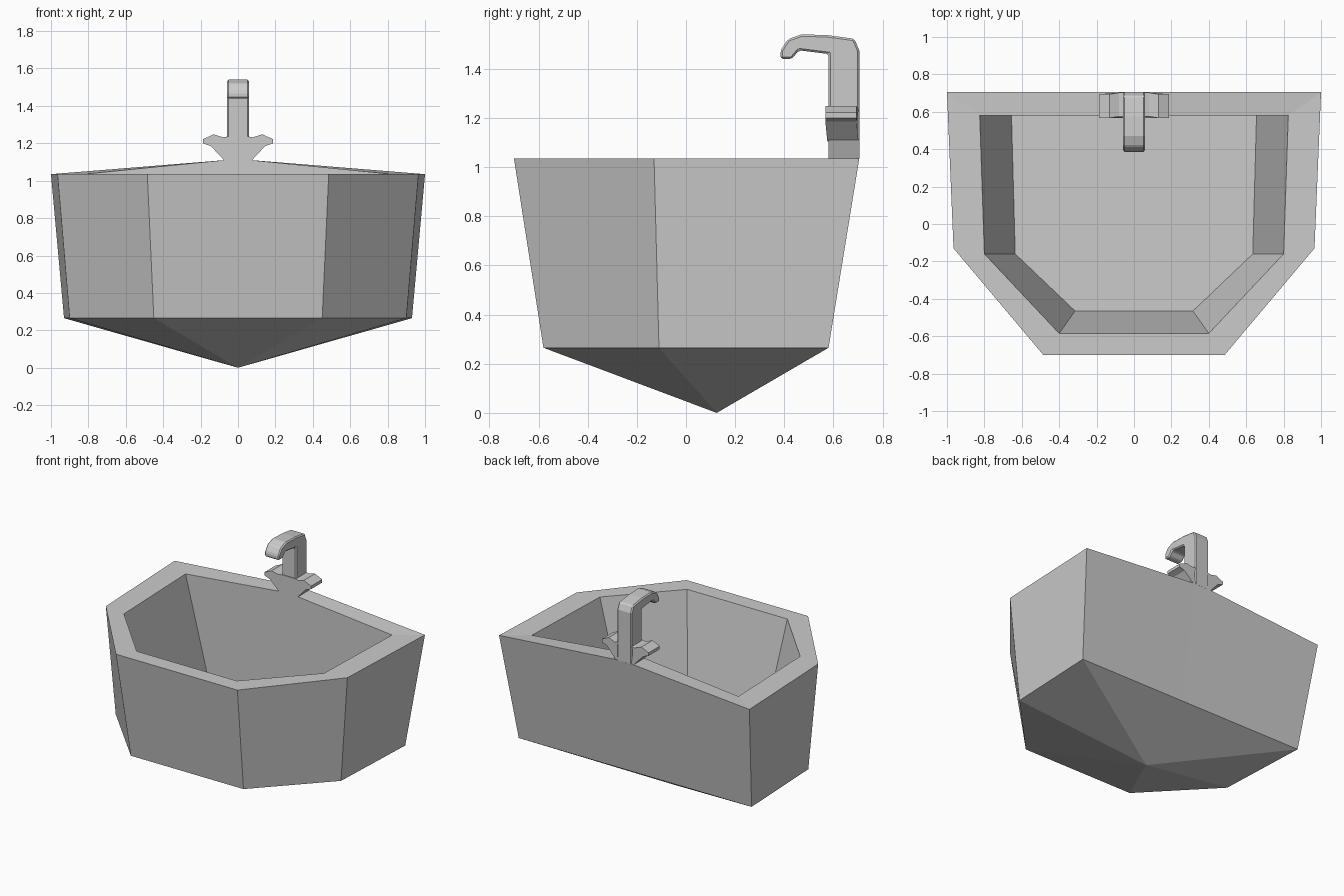
import bpy, bmesh

if "Cube" in bpy.data.objects:
    bpy.data.objects.remove(bpy.data.objects["Cube"])


def finish(bm, name):
    bmesh.ops.recalc_face_normals(bm, faces=bm.faces)
    mesh = bpy.data.meshes.new(name)
    bm.to_mesh(mesh)
    bm.free()
    obj = bpy.data.objects.new(name, mesh)
    bpy.context.collection.objects.link(obj)
    return obj


def prism(name, points, offset):
    """Extrude a closed outline of 3D points along an offset vector."""
    bm = bmesh.new()
    face = bm.faces.new([bm.verts.new(p) for p in points])
    new = bmesh.ops.extrude_face_region(bm, geom=[face], use_keep_orig=True)["geom"]
    bmesh.ops.translate(bm, vec=offset,
                        verts=[v for v in new if isinstance(v, bmesh.types.BMVert)])
    return finish(bm, name)


def ring(bm, half, z, ridge):
    """Closed ring mirrored from its right half; the back middle sits at ridge height."""
    back = half[0][1]
    right = [(0.07, back, ridge)] + [(x, y, z) for x, y in half]
    left = [(-x, y, h) for x, y, h in reversed(right)]
    return [bm.verts.new(p) for p in right + left]


def bridge(bm, a, b):
    for i in range(len(a)):
        j = (i + 1) % len(a)
        bm.faces.new((a[i], a[j], b[j], b[i]))


# Basin: outer wall, raised back rim, hollow bowl and pointed underside
bm = bmesh.new()
lower = ring(bm, [(0.93, 0.58), (0.90, -0.11), (0.45, -0.58)], 0.265, 0.265)
outer = ring(bm, [(1.0, 0.705), (0.965, -0.13), (0.485, -0.70)], 1.035, 1.11)
inner = ring(bm, [(0.825, 0.58), (0.80, -0.16), (0.40, -0.585)], 1.035, 1.11)
floor = ring(bm, [(0.655, 0.58), (0.635, -0.16), (0.315, -0.465)], 0.37, 0.37)
for a, b in ((lower, outer), (outer, inner), (inner, floor)):
    bridge(bm, a, b)
bm.faces.new(floor)
tip = bm.verts.new((0, 0.125, 0))
for i in range(len(lower)):
    bm.faces.new((lower[i], tip, lower[(i + 1) % len(lower)]))
finish(bm, "basin")

# Faucet post and hooked spout, extruded from the side profile
side = [(0.58, 1.10), (0.58, 1.46), (0.46, 1.475), (0.43, 1.44), (0.385, 1.44),
        (0.385, 1.475), (0.415, 1.52), (0.47, 1.54), (0.575, 1.537),
        (0.685, 1.522), (0.705, 1.475), (0.705, 1.10)]
spout = prism("faucet_spout", [(-0.058, y, z) for y, z in side], (0.116, 0, 0))
bevel = spout.modifiers.new("edge_chamfer", "BEVEL")
bevel.width = 0.008
bevel.segments = 1

# Pair of tap handles flaring from the foot of the post
arm = [(0.07, 1.105), (0.145, 1.185), (0.187, 1.20), (0.187, 1.222),
       (0.13, 1.248), (0.08, 1.232), (0.05, 1.237)]
outline = arm + [(-x, z) for x, z in reversed(arm)]
handles = prism("tap_handles", [(x, 0.575, z) for x, z in outline], (0, 0.127, 0))
# Handle tips lean slightly forward
for v in handles.data.vertices:
    if abs(v.co.x) > 0.1:
        v.co.y -= 0.008
